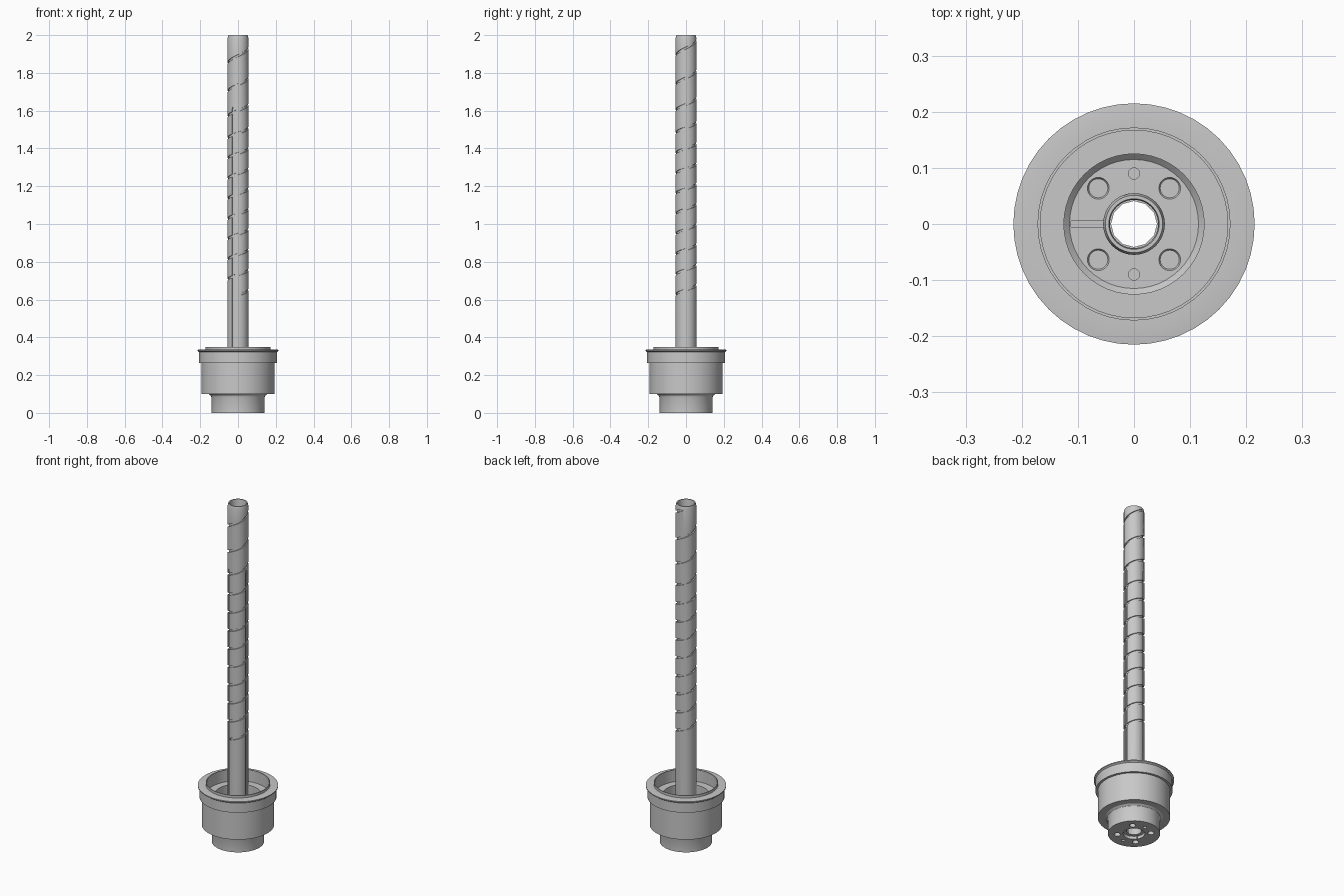
import bpy, bmesh, math
from mathutils import Vector

if "Cube" in bpy.data.objects:
    bpy.data.objects.remove(bpy.data.objects["Cube"], do_unlink=True)

grey = bpy.data.materials.new("plain grey")
colour = (0.58, 0.58, 0.58, 1)
grey.diffuse_color = colour
grey.use_nodes = True
grey.node_tree.nodes["Principled BSDF"].inputs["Base Color"].default_value = colour


def polar(r, a, z):
    return Vector((r * math.cos(a), r * math.sin(a), z))


def solid(name, rings, closed=False):
    """Bridge a list of equal point rings into a watertight solid."""
    bm = bmesh.new()
    loops = [[bm.verts.new(p) for p in ring] for ring in rings]
    n = len(loops[0])
    pairs = list(zip(loops, loops[1:]))
    if closed:
        pairs.append((loops[-1], loops[0]))
    else:
        bm.faces.new(loops[0])
        bm.faces.new(loops[-1])
    for a, b in pairs:
        for i in range(n):
            j = (i + 1) % n
            bm.faces.new((a[i], a[j], b[j], b[i]))
    bmesh.ops.recalc_face_normals(bm, faces=bm.faces)
    mesh = bpy.data.meshes.new(name)
    bm.to_mesh(mesh)
    bm.free()
    mesh.materials.append(grey)
    ob = bpy.data.objects.new(name, mesh)
    bpy.context.collection.objects.link(ob)
    return ob


def lathe(name, profile, sides=48):
    return solid(name, [[polar(r, math.tau * k / sides, z) for r, z in profile]
                        for k in range(sides)], closed=True)


def peg(x, y, z0, z1, r0, r1, sides=24):
    return solid("cutter", [[Vector((x, y, 0)) + polar(r, math.tau * k / sides, z)
                             for k in range(sides)] for r, z in ((r0, z0), (r1, z1))])


def cut(target, cutters):
    """Subtract each cutter from the target and remove it."""
    for c in cutters:
        c.hide_render = True
        mod = target.modifiers.new("cut", 'BOOLEAN')
        mod.operation, mod.solver, mod.object = 'DIFFERENCE', 'EXACT', c
        bpy.context.view_layer.objects.active = target
        bpy.ops.object.modifier_apply(modifier=mod.name)
        bpy.data.objects.remove(c, do_unlink=True)


def smooth(ob):
    bpy.ops.object.select_all(action='DESELECT')
    ob.select_set(True)
    bpy.context.view_layer.objects.active = ob
    bpy.ops.object.shade_smooth_by_angle(angle=math.radians(30))


# Stepped cup: outside from the foot up to the lip, then inside to the floor
FLOOR = 0.05
cup = lathe("stepped_cup", [
    (0.02, 0), (0.14, 0), (0.14, 0.08), (0.144, 0.091), (0.155, 0.099),
    (0.194, 0.1), (0.194, 0.265), (0.207, 0.265), (0.207, 0.322),
    (0.215, 0.328), (0.215, 0.334), (0.198, 0.336), (0.172, 0.336),
    (0.172, 0.35), (0.167, 0.35), (0.167, 0.28), (0.125, 0.28),
    (0.125, 0.06), (0.115, FLOOR), (0.02, FLOOR)])

# Centre bore, recess below it, and the short floor slot
cutters = [peg(0, 0, -0.1, 0.1, 0.041, 0.041, 12),
           peg(0, 0, -0.1, 0.018, 0.058, 0.058, 48)]
cutters.append(solid("cutter", [
    [Vector((x, y, z)) for y, z in ((-0.005, 0.044), (0.005, 0.044),
                                    (0.005, 0.07), (-0.005, 0.07))]
    for x in (-0.112, -0.05)]))

# Four screw seats and two pin holes, blind from both sides
for k in range(4):
    p = polar(0.09, math.pi / 4 + k * math.pi / 2, 0)
    cutters.append(peg(p.x, p.y, FLOOR - 0.004, FLOOR + 0.001, 0.017, 0.02))
    cutters.append(peg(p.x, p.y, -0.05, 0.03, 0.017, 0.017))
for y in (-0.09, 0.09):
    cutters.append(peg(0, y, FLOOR - 0.008, 0.07, 0.01, 0.01))
    cutters.append(peg(0, y, -0.05, 0.03, 0.01, 0.01))
cut(cup, cutters)
smooth(cup)

# Tall hollow tube with a chamfered top
tube = lathe("fluted_tube", [(0.043, 0.04), (0.055, 0.04), (0.055, 1.985),
                             (0.051, 2), (0.045, 2), (0.043, 1.99)])

# Spiral groove, its pitch opening towards the top
STEPS, TURNS = 32, 11.6
spiral = []
for i in range(int(TURNS * STEPS) + 1):
    t = i / STEPS
    z = 0.62 + 0.107 * t + 0.0085 * max(0, t - 7.8) ** 2
    a = math.radians(-105) + math.tau * t
    spiral.append([polar(r, a, z + h) for r, h in
                   ((0.049, -0.006), (0.065, -0.006), (0.065, 0.006), (0.049, 0.006))])
cutters = [solid("cutter", spiral)]

# Three straight grooves with pointed tops
for k in range(3):
    a = k * math.tau / 3
    side = Vector((-math.sin(a), math.cos(a), 0))
    cutters.append(solid("cutter", [
        [polar(r, a, z) + side * s for s, z in
         ((-0.006, 0.02), (0.006, 0.02), (0.006, 1.605), (0, 1.62), (-0.006, 1.605))]
        for r in (0.0485, 0.066)]))
cut(tube, cutters)
smooth(tube)
